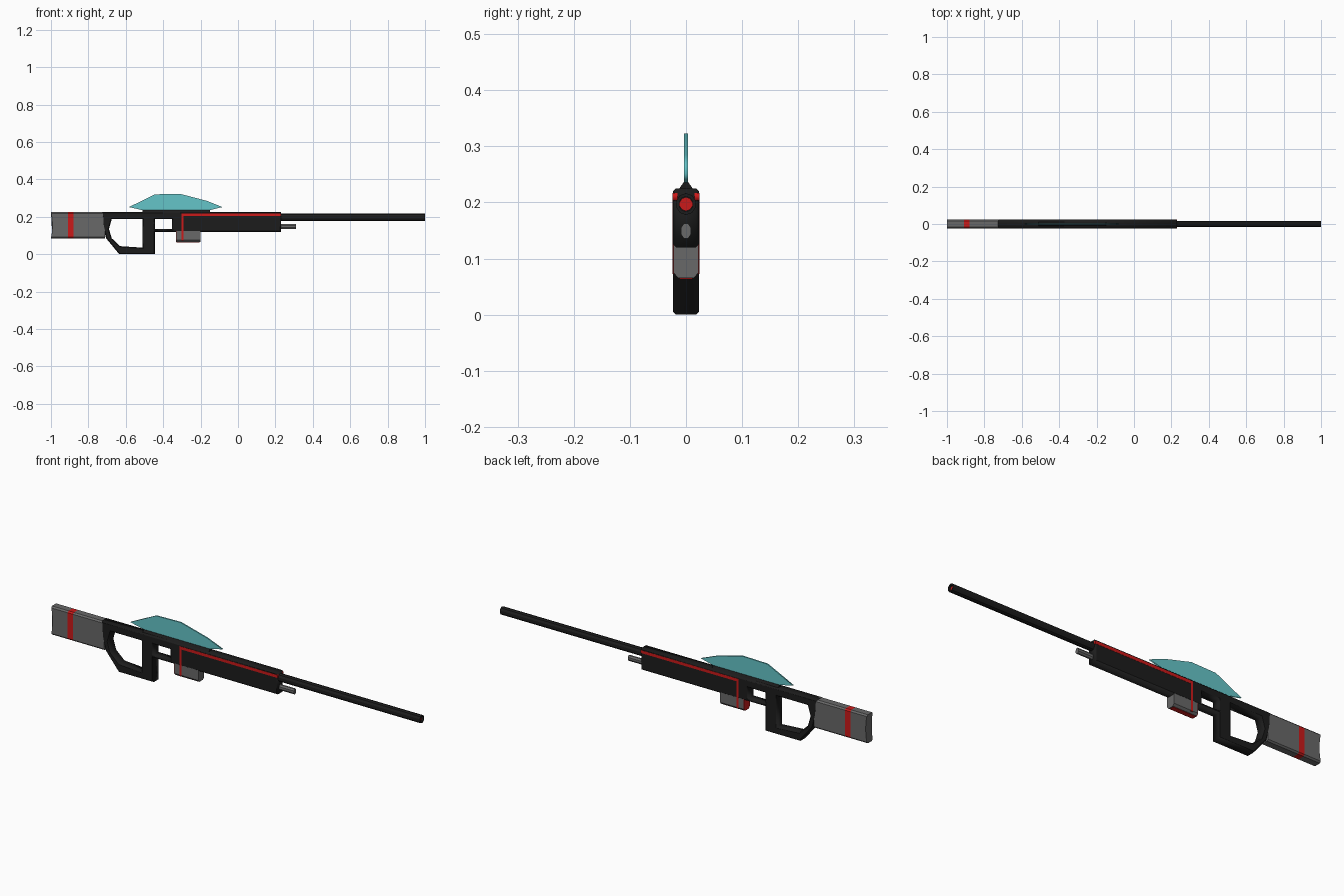
import bpy, bmesh, math

if "Cube" in bpy.data.objects:
    bpy.data.objects.remove(bpy.data.objects["Cube"])


def paint(obj, mat):
    if mat:
        obj.data.materials.append(mat)
    return obj


def material(name, rgb):
    m = bpy.data.materials.new(name)
    m.diffuse_color = (*rgb, 1)
    m.use_nodes = True
    m.node_tree.nodes["Principled BSDF"].inputs["Base Color"].default_value = m.diffuse_color
    return m


DARK = material("dark", (0.012, 0.012, 0.012))
RED = material("red", (0.6, 0.01, 0.01))
TEAL = material("teal", (0.13, 0.56, 0.58))
GREY = material("grey", (0.14, 0.14, 0.14))


def plate(name, loops, half, chamfer, mat):
    """Side profile (x, z) with optional holes, given thickness and chamfer."""
    cu = bpy.data.curves.new(name, 'CURVE')
    cu.dimensions = '2D'
    cu.fill_mode = 'BOTH'
    cu.extrude = half - chamfer
    cu.bevel_depth = chamfer
    cu.bevel_resolution = 0
    cu.offset = -chamfer
    for pts in loops:
        s = cu.splines.new('POLY')
        s.points.add(len(pts) - 1)
        for p, (x, z) in zip(s.points, pts):
            p.co = (x, z, 0, 1)
        s.use_cyclic_u = True
    obj = bpy.data.objects.new(name, cu)
    obj.rotation_euler.x = math.pi / 2
    bpy.context.collection.objects.link(obj)
    bpy.ops.object.select_all(action='DESELECT')
    obj.select_set(True)
    bpy.context.view_layer.objects.active = obj
    bpy.ops.object.convert(target='MESH')
    return paint(bpy.context.object, mat)


def bar(name, section, x0, x1, mat, dish=None):
    """Cross-section (y, z) extruded along x; dish hollows the rear end."""
    bm = bmesh.new()
    a = [bm.verts.new((x0 + (dish(z) if dish else 0), y, z)) for y, z in section]
    b = [bm.verts.new((x1, y, z)) for y, z in section]
    n = len(section)
    for i in range(n):
        j = (i + 1) % n
        bm.faces.new((a[i], a[j], b[j], b[i]))
    bm.faces.new(a)
    bm.faces.new(b)
    bmesh.ops.recalc_face_normals(bm, faces=bm.faces)
    me = bpy.data.meshes.new(name)
    bm.to_mesh(me)
    bm.free()
    obj = bpy.data.objects.new(name, me)
    bpy.context.collection.objects.link(obj)
    return paint(obj, mat)


def mirrored(half):
    """Close a half section (y >= 0, bottom to top) across y = 0."""
    return half + [(-y, z) for y, z in reversed(half)]


def ring(ry, rz, zc, n):
    return [(ry * math.cos(2 * math.pi * (i + .5) / n),
             zc + rz * math.sin(2 * math.pi * (i + .5) / n)) for i in range(n)]


# receiver with grip loop and trigger opening
outer = [(-.727, .225), (-.722, .15), (-.705, .085), (-.635, .0), (-.445, .0),
         (-.445, .12), (.23, .12), (.23, .225)]
grip_hole = [(-.675, .187), (-.51, .187), (-.51, .035), (-.63, .043),
             (-.675, .085), (-.69, .135)]
trigger_hole = [(-.445, .187), (-.353, .187), (-.353, .134), (-.445, .134)]
plate("receiver", [outer, grip_hole, trigger_hole], .023, .005, DARK)

# stock in sections with a red band and hollowed butt
stock = mirrored([(.016, .085), (.0228, .092), (.0228, .12), (.0228, .155),
                  (.0228, .19), (.0228, .218), (.016, .225)])
bar("stock_butt", stock, -1, -.91, GREY,
    lambda z: .008 * max(0, 1 - ((z - .155) / .07) ** 2))
bar("stock_band", stock, -.91, -.88, RED)
bar("stock_neck", stock, -.88, -.712, GREY)

# hollow barrel with a red core
bar("barrel", ring(.018, .0195, .197, 10), .22, .985, DARK)
bar("barrel_core", ring(.0118, .0125, .197, 10), .985, .99, RED)
bm = bmesh.new()
sections = [(.985, .018), (1, .018), (1, .0125), (.985, .0125)]
rings = [[bm.verts.new((x, y, z)) for y, z in ring(r, r * 1.08, .197, 10)]
         for x, r in sections]
for k in range(3):
    for i in range(10):
        j = (i + 1) % 10
        bm.faces.new((rings[k][i], rings[k][j], rings[k + 1][j], rings[k + 1][i]))
bmesh.ops.recalc_face_normals(bm, faces=bm.faces)
mesh = bpy.data.meshes.new("muzzle")
bm.to_mesh(mesh)
bm.free()
muzzle = bpy.data.objects.new("muzzle", mesh)
bpy.context.collection.objects.link(muzzle)
paint(muzzle, DARK)

# short rod under the barrel
bar("lower_rod", ring(.010, .0142, .149, 8), .22, .31, GREY)

# magazine with red rear and base
mag = mirrored([(.014, .065), (.0225, .075), (.0225, .125)])
bar("magazine", mag, -.328, -.2, GREY)
bar("magazine_rear", mag, -.331, -.328, RED)
bar("magazine_base", mirrored([(.012, .0635), (.012, .066)]), -.328, -.205, RED)

# red side stripes
stripe = [(-.301, .217), (.231, .217), (.231, .203), (-.291, .203),
          (-.291, .072), (-.301, .072)]
for side, y in (("front", -.0195), ("back", .0195)):
    s = plate("stripe_" + side, [stripe], .0045, 0, RED)
    s.location.y = y

# fin and its mounting rail
fin = [(-.583, .252), (-.444, .32), (-.31, .323), (-.166, .285),
       (-.083, .252), (-.16, .233), (-.5, .233)]
plate("fin", [fin], .0033, 0, TEAL)
bar("fin_rail", mirrored([(.014, .222), (.004, .236)]), -.51, -.15, DARK)
